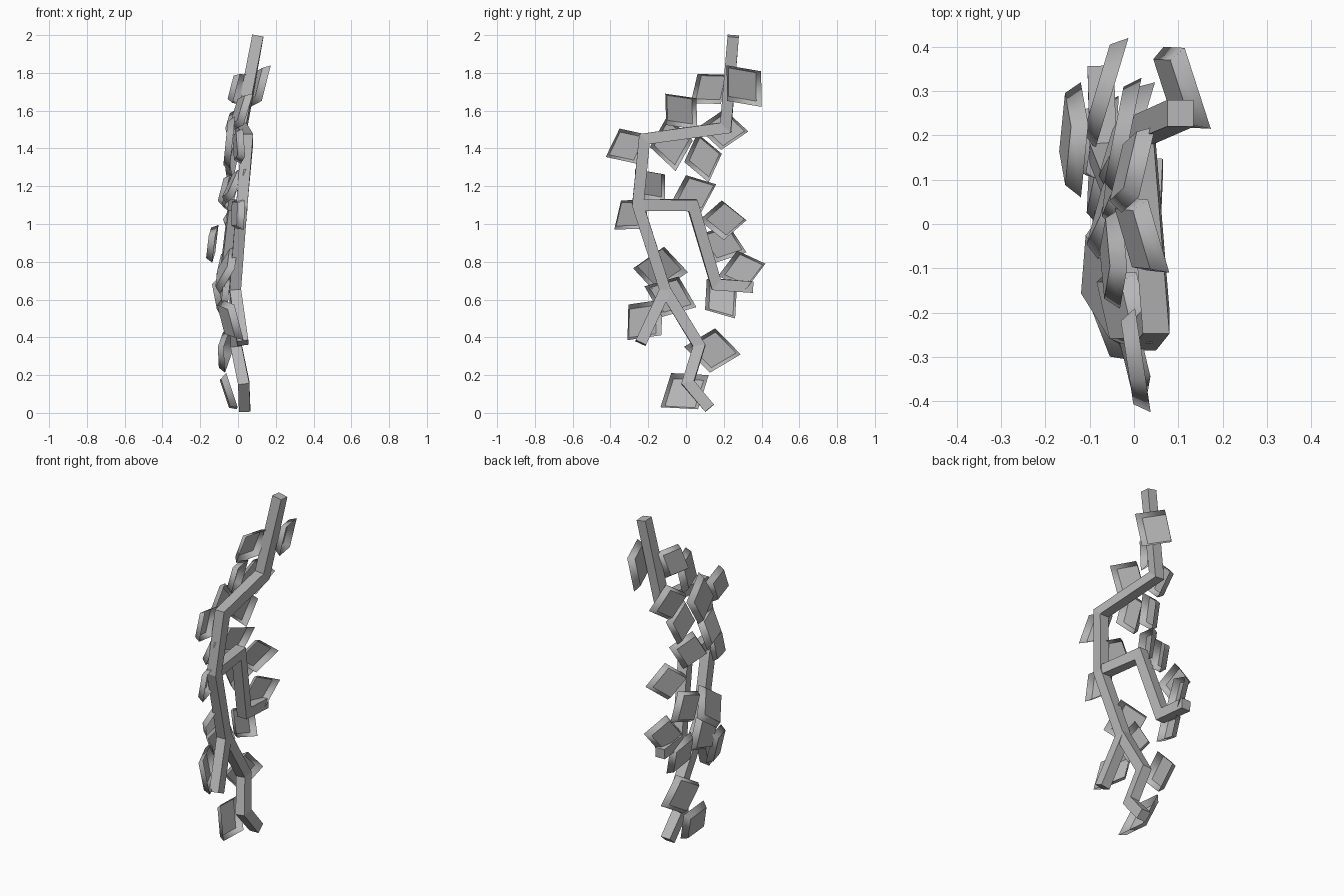
import bpy
import bmesh
from mathutils import Vector

cube = bpy.data.objects.get("Cube")
if cube:
    bpy.data.objects.remove(cube, do_unlink=True)

# One plain grey for the whole plant
grey = bpy.data.materials.new("plain_grey")
grey.use_nodes = True
colour = (.48, .48, .48, 1)
grey.diffuse_color = colour
grey.node_tree.nodes["Principled BSDF"].inputs["Base Color"].default_value = colour


def finish(bm, name, smooth):
    """Turn a bmesh into a named object with the grey material."""
    for face in bm.faces:
        face.smooth = smooth
    mesh = bpy.data.meshes.new(name)
    bm.to_mesh(mesh)
    bm.free()
    mesh.materials.append(grey)
    obj = bpy.data.objects.new(name, mesh)
    bpy.context.collection.objects.link(obj)


def stem(name, path, half=.03):
    """Sweep a square section along a path with mitred bends."""
    points = [Vector(p) for p in path]
    bm = bmesh.new()
    rings = []
    for i, point in enumerate(points):
        before = (point - points[i - 1]).normalized() if i else None
        after = (points[i + 1] - point).normalized() if i + 1 < len(points) else None
        before, after = before or after, after or before
        along = (before + after).normalized()
        side = Vector((1, 0, 0))
        side = (side - along * side.dot(along)).normalized()
        across = along.cross(side) / max(along.dot(after), .5)
        rings.append([bm.verts.new(point + half * (side * s + across * a))
                      for s, a in ((1, 1), (-1, 1), (-1, -1), (1, -1))])
    for low, high in zip(rings, rings[1:]):
        for i in range(4):
            j = (i + 1) % 4
            bm.faces.new((low[i], low[j], high[j], high[i]))
    bm.faces.new(rings[0])
    bm.faces.new(rings[-1])
    bmesh.ops.recalc_face_normals(bm, faces=bm.faces[:])
    finish(bm, name, False)


def leaf(name, tip, base, x, lean_y, lean_z, width=.39, depth=.036, inset=.8):
    """Open kite-shaped shell: flared rim and a smaller raised flat face."""
    dy, dz = tip[0] - base[0], tip[1] - base[1]
    centre = Vector((x, (tip[0] + base[0]) / 2, (tip[1] + base[1]) / 2))
    normal = Vector((-1, lean_y, lean_z)).normalized()
    axis = Vector((lean_y * dy + lean_z * dz, dy, dz))
    side = normal.cross(axis) * width
    corners = (axis / 2, side, -axis / 2, -side)
    bm = bmesh.new()
    rim = [bm.verts.new(centre + c) for c in corners]
    cap = [bm.verts.new(centre + c * inset + normal * depth) for c in corners]
    for edge in bm.faces.new(cap).edges:
        edge.smooth = False
    for i in range(4):
        j = (i + 1) % 4
        bm.faces.new((rim[i], rim[j], cap[j], cap[i]))
    finish(bm, name, True)


# Stems
stem("main_stem", [(.035, .125, .025), (.03, .01, .16), (-.01, .07, .355),
                   (-.015, -.11, .65), (.02, -.255, 1.1), (.05, -.22, 1.45),
                   (.015, .21, 1.51), (.105, .25, 1.995)])
stem("lower_branch", [(-.015, -.11, .65), (.025, -.24, .37)])
stem("side_branch", [(.02, -.255, 1.1), (-.02, .035, 1.1),
                     (-.07, .16, .68), (-.075, .355, .665)])

# Leaves: tip (y, z), base (y, z), depth position, lean along y and z
leaf_groups = {
    "lower_leaf": [
        ((-.135, .03), (.12, .2), -.035, -.05, -.32),
        ((.29, .31), (-.01, .35), -.055, .15, .1),
        ((-.31, .385), (-.125, .6), -.03, -.35, -.25),
        ((.055, .56), (-.22, .67), -.05, 0, .1),
        ((-.28, .765), (.01, .745), -.05, -.2, .4, .45),
    ],
    "side_leaf": [
        ((.16, 1.21), (-.08, 1.11), -.04, .3, .1),
        ((.32, 1.02), (.07, 1.02), -.005, .42, .15),
        ((.32, .85), (.06, .94), -.12, .05, .15),
        ((.42, .79), (.17, .725), -.05, .3, 0),
        ((.26, .5), (.11, .71), -.08, .1, -.2),
    ],
    "upper_leaf": [
        ((-.38, .97), (-.19, 1.13), .015, -.25, .1),
        ((-.27, 1.29), (-.11, 1.11), -.01, -.15, .45),
        ((-.425, 1.355), (-.19, 1.47), .02, -.15, 0),
        ((-.055, 1.28), (-.1, 1.57), -.03, 0, .1),
        ((.12, 1.22), (.06, 1.48), -.02, .2, .1),
        ((.33, 1.49), (.06, 1.51), -.01, .2, 0),
        ((-.11, 1.69), (.06, 1.5), .03, -.25, .3),
        ((.025, 1.64), (.22, 1.79), .01, .24, .2),
        ((.4, 1.62), (.215, 1.84), .12, -.28, .25),
    ],
}
for group, leaves in leaf_groups.items():
    for number, values in enumerate(leaves, 1):
        leaf(f"{group}_{number}", *values)
